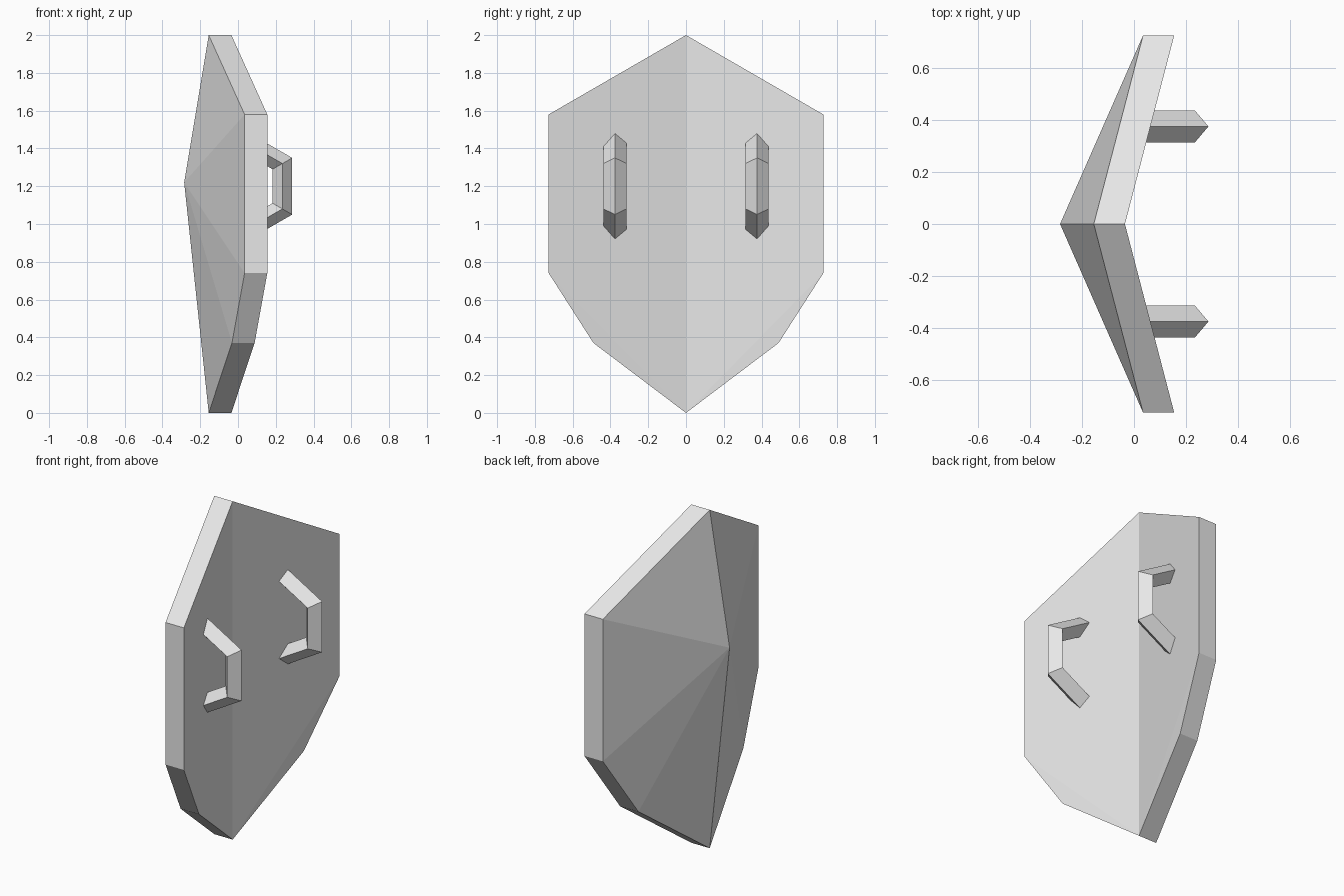
import bpy, bmesh

cube = bpy.data.objects.get("Cube")
if cube:
    bpy.data.objects.remove(cube, do_unlink=True)

# Single material
grey = bpy.data.materials.new("light_grey")
grey.use_nodes = True
grey.diffuse_color = (0.8, 0.8, 0.8, 1)
grey.node_tree.nodes["Principled BSDF"].inputs["Base Color"].default_value = (0.8, 0.8, 0.8, 1)


def finish(name, bm):
    bmesh.ops.recalc_face_normals(bm, faces=bm.faces)
    mesh = bpy.data.meshes.new(name)
    bm.to_mesh(mesh)
    bm.free()
    mesh.materials.append(grey)
    obj = bpy.data.objects.new(name, mesh)
    bpy.context.collection.objects.link(obj)
    return obj


def bridge(bm, a, b):
    for i in range(len(a)):
        j = (i + 1) % len(a)
        bm.faces.new((a[i], a[j], b[j], b[i]))


# Shield plate: half outline as (x, y, z), mirrored across y, peaked outer face
half = [(-0.155, 0, 2), (0.035, 0.727, 1.58), (0.035, 0.727, 0.74),
        (-0.032, 0.49, 0.37), (-0.155, 0, 0)]
outline = half + [(x, -y, z) for x, y, z in reversed(half[1:-1])]
thickness = 0.12

bm = bmesh.new()
outer = [bm.verts.new(p) for p in outline]
inner = [bm.verts.new((x + thickness, y, z)) for x, y, z in outline]
apex = bm.verts.new((-0.285, 0, 1.22))
bridge(bm, outer, inner)
for i, v in enumerate(outer):
    bm.faces.new((v, outer[(i + 1) % len(outer)], apex))
# Inner face folds along the vertical centre line
top, bottom = 0, len(half) - 1
for side in (inner[top:bottom + 1], inner[bottom:] + inner[:1]):
    # flat upper panel plus lower corner triangle
    tip = side[-1] if side[0] is inner[top] else side[0]
    corner = side[-2] if tip is side[-1] else side[1]
    rest = [v for v in side if v is not corner]
    bm.faces.new(rest)
    k = side.index(corner)
    bm.faces.new((side[k - 1], corner, side[k + 1]))
finish("shield_plate", bm)

# Grips: diamond section swept along a bent path, ends sunk in the plate
mid_z, width, depth = 1.2, 0.061, 0.052
path = [(0.02, 0.244, 0, 0.06), (0.235, 0.12, depth, 0.03)]   # x, height, outward x, outward z
path += [(x, -h, dx, -dz) for x, h, dx, dz in reversed(path)]


def grip(name, y):
    bm = bmesh.new()
    rings = []
    for x, h, dx, dz in path:
        z = mid_z + h
        section = [(x + dx, y, z + dz), (x, y + width, z),
                   (x - dx, y, z - dz), (x, y - width, z)]
        rings.append([bm.verts.new(p) for p in section])
    for a, b in zip(rings, rings[1:]):
        bridge(bm, a, b)
    bm.faces.new(rings[0])
    bm.faces.new(rings[-1])
    finish(name, bm)


for name, y in (("grip_back", 0.376), ("grip_front", -0.376)):
    grip(name, y)
